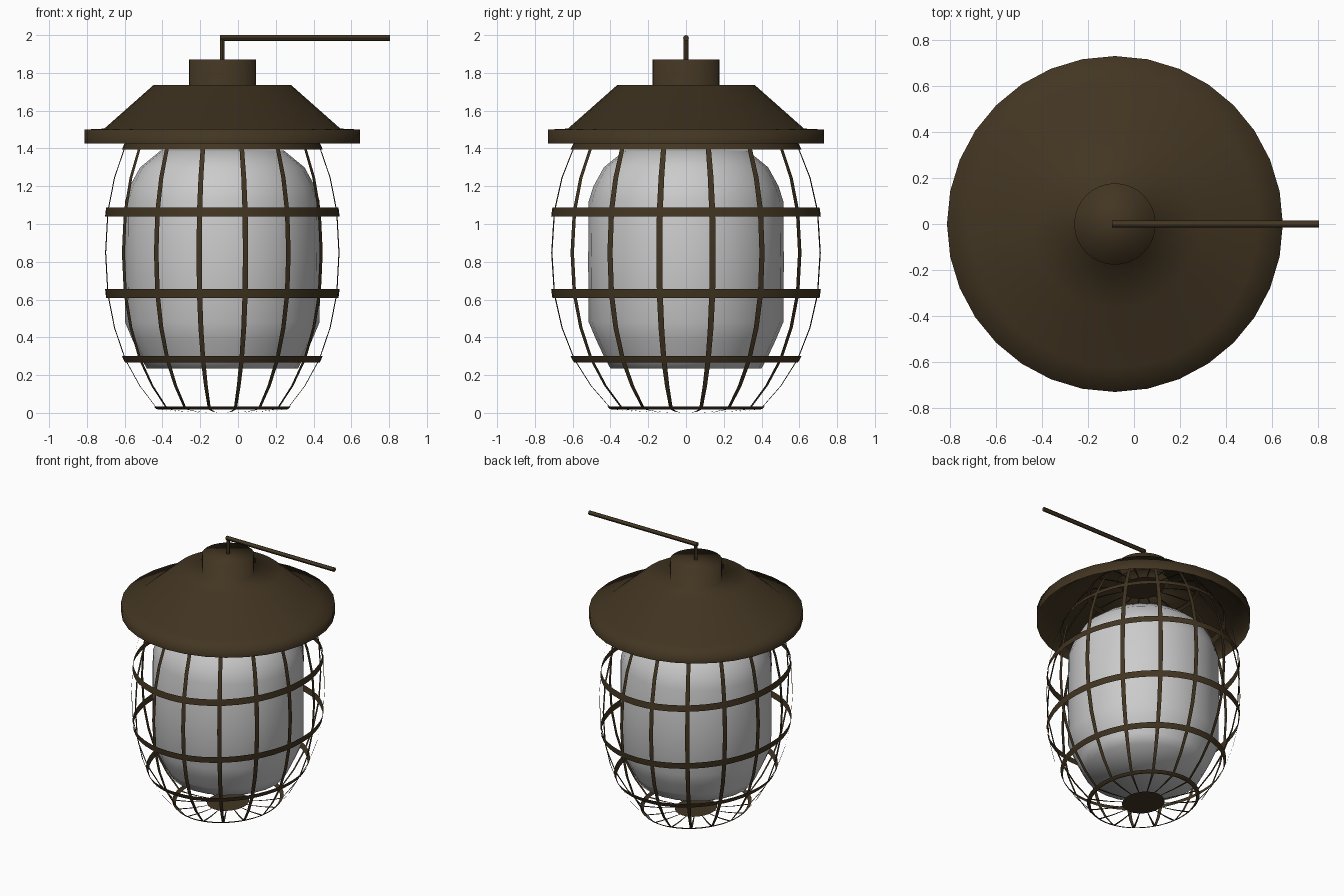
import bpy
from math import radians, sin, cos, pi

if "Cube" in bpy.data.objects:
    bpy.data.objects.remove(bpy.data.objects["Cube"])

CX = -0.083          # lantern axis
brown = bpy.data.materials.new("dark_bronze")
brown.diffuse_color = (0.055, 0.036, 0.016, 1)
brown.use_nodes = True
brown.node_tree.nodes["Principled BSDF"].inputs["Base Color"].default_value = brown.diffuse_color


def make(name, verts, faces, mat=None, smooth=True):
    me = bpy.data.meshes.new(name)
    me.from_pydata(verts, [], faces)
    me.update()
    ob = bpy.data.objects.new(name, me)
    bpy.context.collection.objects.link(ob)
    for p in me.polygons:
        p.use_smooth = smooth
    if mat:
        me.materials.append(mat)
    return ob


def lathe(name, profile, n, mat=None, cap_start=False, cap_end=False, sy=1.0):
    """Revolve (radius, z) points, listed from bottom to top."""
    verts = [(CX + r * cos(2 * pi * i / n), sy * r * sin(2 * pi * i / n), z)
             for r, z in profile for i in range(n)]
    faces = [(k * n + i, k * n + (i + 1) % n, (k + 1) * n + (i + 1) % n, (k + 1) * n + i)
             for k in range(len(profile) - 1) for i in range(n)]
    if cap_start:
        faces.append(tuple(reversed(range(n))))
    if cap_end:
        faces.append(tuple(range(len(verts) - n, len(verts))))
    return make(name, verts, faces, mat)


# Hollow shade with rim, cone and cap
lathe("shade", [(0.73, 1.425), (0.73, 1.50), (0.625, 1.505), (0.365, 1.735),
                (0.177, 1.735), (0.177, 1.87)], 32, brown, cap_end=True)

# Glass globe
lathe("glass", [(0.40, 0.235), (0.435, 0.30), (0.475, 0.385), (0.515, 0.48), (0.518, 0.80),
                (0.515, 1.12), (0.49, 1.20), (0.435, 1.30), (0.325, 1.39)],
      24, None, cap_start=True, cap_end=True)

# Cage: thin flat strips lying on an oval shell, wider along y
STRETCH, HALF = 1.15, 1.3
KEYS = [(0, 0), (11.25, 0.218), (22.5, 0.397), (33.75, 0.565), (45, 0.705),
        (56.25, 0.828), (67.5, 0.841), (78.75, 0.846), (90, 0.848)]


def shell(phi):
    """Radius and height of the cage shell at latitude phi (degrees)."""
    a = abs(phi)
    for (p0, z0), (p1, z1) in zip(KEYS, KEYS[1:]):
        if a <= p1:
            h = z0 + (z1 - z0) * (a - p0) / (p1 - p0)
            break
    return 0.63 * cos(radians(phi)), 0.848 + (h if phi > 0 else -h)


for i, lat in enumerate((-56.25, -33.75, -11.25, 11.25, 33.75, 56.25)):
    lathe(f"cage_ring_{i + 1}", [shell(lat - HALF), shell(lat), shell(lat + HALF)],
          48, brown, sy=STRETCH)
lathe("cage_bottom_disc", [shell(-77.4)], 24, brown, cap_start=True, sy=STRETCH)
lathe("cage_top_disc", [shell(77.4)], 24, brown, cap_end=True, sy=STRETCH)

# Sixteen vertical ribs
verts, faces = [], []
lats = [-78.75 + 11.25 * k for k in range(15)]
for j in range(16):
    base = len(verts)
    for lat in lats:
        r, z = shell(lat)
        for side in (-HALF, HALF):
            t = radians(11.25 + 22.5 * j + side)
            verts.append((CX + r * cos(t), STRETCH * r * sin(t), z))
    for k in range(len(lats) - 1):
        b = base + 2 * k
        faces.append((b, b + 1, b + 3, b + 2))
make("cage_ribs", verts, faces, brown)


# Hanging stem and horizontal arm
def rod(name, radius, length, loc, rot):
    bpy.ops.mesh.primitive_cylinder_add(vertices=12, radius=radius, depth=length,
                                        location=loc, rotation=rot)
    ob = bpy.context.object
    ob.name = name
    ob.data.materials.append(brown)
    bpy.ops.object.shade_smooth_by_angle()


rod("stem", 0.012, 0.13, (CX, 0, 1.925), (0, 0, 0))
rod("arm", 0.015, 0.90, (0.355, 0, 1.985), (0, pi / 2, 0))
